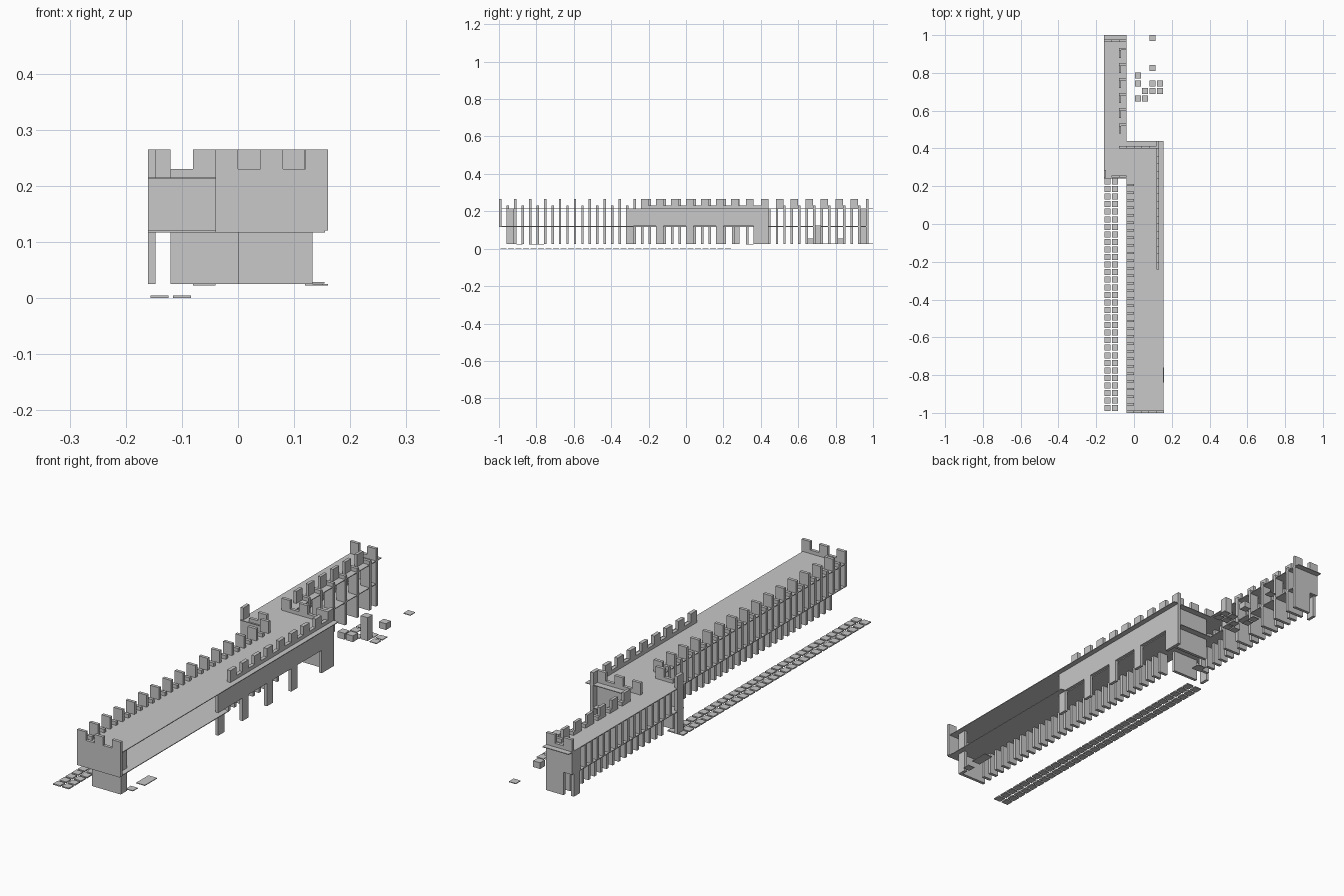
import bpy, bmesh

if "Cube" in bpy.data.objects:
    bpy.data.objects.remove(bpy.data.objects["Cube"])

stone = bpy.data.materials.new("grey_stone")
stone.diffuse_color = (0.58, 0.58, 0.58, 1)
stone.use_nodes = True
stone.node_tree.nodes["Principled BSDF"].inputs["Base Color"].default_value = stone.diffuse_color

T = 0.013                                  # panel thickness
Z0, Z1, Z2, ZP, ZM = 0.025, 0.12, 0.215, 0.23, 0.265   # base, floor, deck, parapet, merlon


def part(name, boxes):
    """One object from boxes given as (x0, x1, y0, y1, z0, z1)."""
    bm = bmesh.new()
    for x0, x1, y0, y1, z0, z1 in boxes:
        verts = bmesh.ops.create_cube(bm, size=1)["verts"]
        for v in verts:
            v.co.x = x1 if v.co.x > 0 else x0
            v.co.y = y1 if v.co.y > 0 else y0
            v.co.z = z1 if v.co.z > 0 else z0
    mesh = bpy.data.meshes.new(name)
    bm.to_mesh(mesh)
    bm.free()
    mesh.materials.append(stone)
    obj = bpy.data.objects.new(name, mesh)
    bpy.context.collection.objects.link(obj)
    return obj


def tile(x, y, z, h=0.003, s=0.016):
    return (x - s, x + s, y - s, y + s, z, z + h)


def cross_wall(x0, count, y, z0, first_tall):
    """Wall facing front, made of 0.04 panels, every other one a merlon."""
    return [(x0 + 0.04 * i, x0 + 0.04 * (i + 1), y, y + T, z0,
             ZM if (i % 2 == 0) == first_tall else ZP) for i in range(count)]


# Upper decks and lower floors
part("main_deck", [(-0.04, 0.155, -1, 0.44, Z2 - 0.003, Z2)])
part("rear_deck", [(-0.16, -0.04, 0.24, 1, Z2 - 0.003, Z2)])
part("main_floor", [(-0.04, 0.155, -1, -0.28, Z1 - 0.003, Z1),
                    (-0.04, 0.12, -0.28, 0.44, Z1 - 0.003, Z1)])
part("rear_floor", [(-0.16, -0.04, 0.24, 0.965, Z1 - 0.003, Z1)])

# Front wall with merlons, and the recessed wall below it
part("front_wall", cross_wall(-0.04, 5, -1, Z1, True))
part("front_lower_wall", [(0, 0.133, -0.96, -0.96 + T, Z0, Z1)])
part("front_corner_panel", [(0.12, 0.133, -0.96, -0.92, Z0, Z2)])

# Left side: fins standing across the wall line, alternately tall
fins = [-0.96 + 0.04 * i for i in range(30)]
part("left_upper_fins", [(-0.04, 0, y, y + T, Z1, ZP if i % 2 == 0 else ZM)
                         for i, y in enumerate(fins)])
part("left_lower_fins", [(0, 0.04, y, y + T, Z0, Z1) for y in fins])

# Right wall: solid band on piers, parapet with merlons above
piers = [(-0.32, -0.28), (-0.16, -0.12), (0, 0.04), (0.16, 0.20), (0.36, 0.44)]
part("right_wall", [(0.12, 0.133, -0.32, 0.44, Z1, Z2)])
part("right_piers", [(0.12, 0.133, a, b, Z0, Z1) for a, b in piers])
part("right_parapet", [(0.118, 0.133, -0.24, 0.44, Z2, ZP)])
part("right_merlons", [(0.118, 0.133, -0.24 + 0.08 * i, -0.20 + 0.08 * i, ZP, ZM)
                       for i in range(9)])

# Rear wall of the main section
part("junction_wall", cross_wall(-0.08, 5, 0.40, Z2, True))
part("junction_lower_wall", [(-0.04, 0.133, 0.40, 0.40 + T, Z0, Z2)])

# Front wall of the rear section
part("rear_section_front_wall", cross_wall(-0.12, 2, 0.245, Z1, False)
     + [(-0.16, -0.12, 0.245, 0.245 + T, Z1, Z2),
        (-0.12, 0, 0.245, 0.245 + T, Z0, Z1)])
part("rear_section_corner_panel", [(-0.16, -0.147, 0.245, 0.285, Z0, ZM)])

# Rear section sides
side = [0.32 + 0.04 * i for i in range(16)]
part("rear_left_upper_fins", [(-0.16, -0.12, y, y + T, Z1, Z2) for y in side])
part("rear_left_lower_fins", [(-0.12, -0.08, y, y + T, Z0, Z1) for y in side])
part("rear_right_fins", [(-0.08, -0.04, 0.52 + 0.08 * i, 0.52 + 0.08 * i + T, Z0, ZP)
                         for i in range(6)])
part("rear_right_merlons", [(-0.08, -0.068, 0.48 + 0.08 * i, 0.52 + 0.08 * i, Z2, ZM)
                            for i in range(6)])

# Far end wall
part("end_wall", cross_wall(-0.16, 3, 0.963, Z2, True))
part("end_lower_wall", [(-0.12, -0.04, 0.963, 0.963 + T, Z0, Z2),
                        (-0.16, -0.12, 0.963, 0.963 + T, Z1, Z2)])
part("end_corner_panel", [(-0.16, -0.147, 0.925, 0.965, Z0, Z2)])

# Paved path in two rows
part("path_tiles", [tile(x, -0.975 + 0.04 * i, 0, 0.005)
                    for x in (-0.14, -0.10) for i in range(31)])

# Loose paving, blocks and a post
part("loose_tiles", [tile(x, y, 0.026) for x, y in (
    (0.02, 0.785), (0.02, 0.745), (0.098, 0.985), (0.098, 0.745), (0.138, 0.745),
    (0.058, 0.705), (0.138, 0.705))]
    + [(0.12, 0.16, -0.84, -0.76, 0.022, 0.025), tile(0.135, -0.89, 0.022),
       (-0.08, -0.04, 0.32, 0.36, 0.022, 0.025)])
part("loose_blocks", [tile(x, y, 0.028, 0.026) for x, y in (
    (0.02, 0.665), (0.058, 0.665), (0.098, 0.825))])
part("post", [tile(0.098, 0.705, 0.028, 0.097)])
